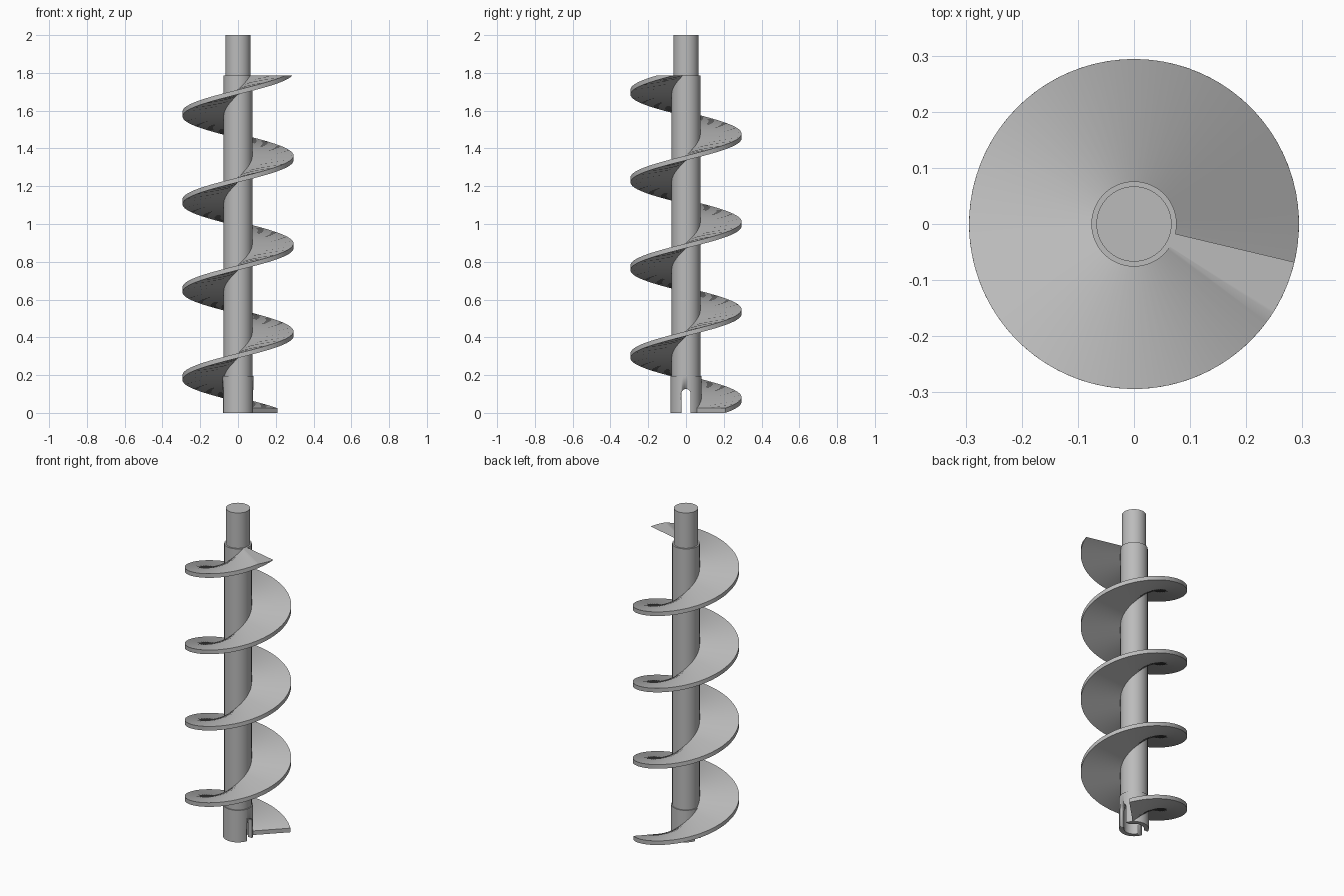
import bpy, bmesh, math

if "Cube" in bpy.data.objects:
    bpy.data.objects.remove(bpy.data.objects["Cube"])

steel = bpy.data.materials.new("grey steel")
steel.diffuse_color = (0.5, 0.5, 0.5, 1)
steel.use_nodes = True
steel.node_tree.nodes["Principled BSDF"].inputs["Base Color"].default_value = steel.diffuse_color


def finish(name, bm):
    """Turn a bmesh into a named, smooth-shaded object with sharp edges kept."""
    bmesh.ops.remove_doubles(bm, verts=bm.verts, dist=1e-5)
    bmesh.ops.recalc_face_normals(bm, faces=bm.faces)
    mesh = bpy.data.meshes.new(name)
    bm.to_mesh(mesh)
    bm.free()
    mesh.materials.append(steel)
    obj = bpy.data.objects.new(name, mesh)
    bpy.context.collection.objects.link(obj)
    bpy.ops.object.select_all(action='DESELECT')
    obj.select_set(True)
    bpy.context.view_layer.objects.active = obj
    bpy.ops.object.shade_smooth_by_angle(angle=math.radians(30))
    return obj


def lathe(name, profile, sides=64):
    """Revolve (radius, z) points around the z axis."""
    bm = bmesh.new()
    verts = [bm.verts.new((r, 0, z)) for r, z in profile]
    edges = [bm.edges.new(pair) for pair in zip(verts, verts[1:])]
    bmesh.ops.spin(bm, geom=verts + edges, cent=(0, 0, 0), axis=(0, 0, 1),
                   angle=math.tau, steps=sides, use_merge=True)
    return finish(name, bm)


# Stepped shaft with a narrower drive end
TOP = 1.785
lathe("shaft", [(0, 0.18), (0.076, 0.18), (0.076, TOP), (0.067, TOP), (0.067, 2), (0, 2)])

# Hollow socket collar at the foot
collar = lathe("socket_collar", [(0, 0.15), (0.056, 0.15), (0.056, 0), (0.082, 0),
                                 (0.082, 0.195), (0, 0.195)])

# Round-topped slot cut across the collar along x
SLOT_R, SLOT_Z = 0.024, 0.103
outline = [(-SLOT_R, -0.05), (SLOT_R, -0.05)]
outline += [(SLOT_R * math.cos(math.pi * i / 16), SLOT_Z + SLOT_R * math.sin(math.pi * i / 16))
            for i in range(17)]
bm = bmesh.new()
face = bm.faces.new([bm.verts.new((-0.2, y, z)) for y, z in outline])
ext = bmesh.ops.extrude_face_region(bm, geom=[face], use_keep_orig=True)
bmesh.ops.translate(bm, vec=(0.4, 0, 0),
                    verts=[g for g in ext["geom"] if isinstance(g, bmesh.types.BMVert)])
cutter = finish("slot_cutter", bm)
cut = collar.modifiers.new("slot", 'BOOLEAN')
cut.operation, cut.solver, cut.object = 'DIFFERENCE', 'EXACT', cutter
bpy.ops.object.select_all(action='DESELECT')
bpy.context.view_layer.objects.active = collar
collar.select_set(True)
bpy.ops.object.modifier_apply(modifier="slot")
bpy.data.objects.remove(cutter)

# Helical flight, trimmed flat at its upper end
PITCH, THICK, INNER, OUTER = 0.4651, 0.025, 0.07, 0.294
START = math.radians(45)
turns = TOP / PITCH
trim = (TOP - THICK) / PITCH
count = 300
steps = sorted([turns * i / count for i in range(count + 1)] + [trim])
bm = bmesh.new()
rings = []
for t in steps:
    a = START + t * math.tau
    low = t * PITCH
    high = min(low + THICK, TOP)
    rings.append([bm.verts.new((r * math.cos(a), r * math.sin(a), z))
                  for r, z in ((INNER, low), (OUTER, low), (OUTER, high), (INNER, high))])
for p, q in zip(rings, rings[1:]):
    for i in range(4):
        j = (i + 1) % 4
        bm.faces.new((p[i], p[j], q[j], q[i]))
bm.faces.new(rings[0])
finish("screw_flight", bm)
